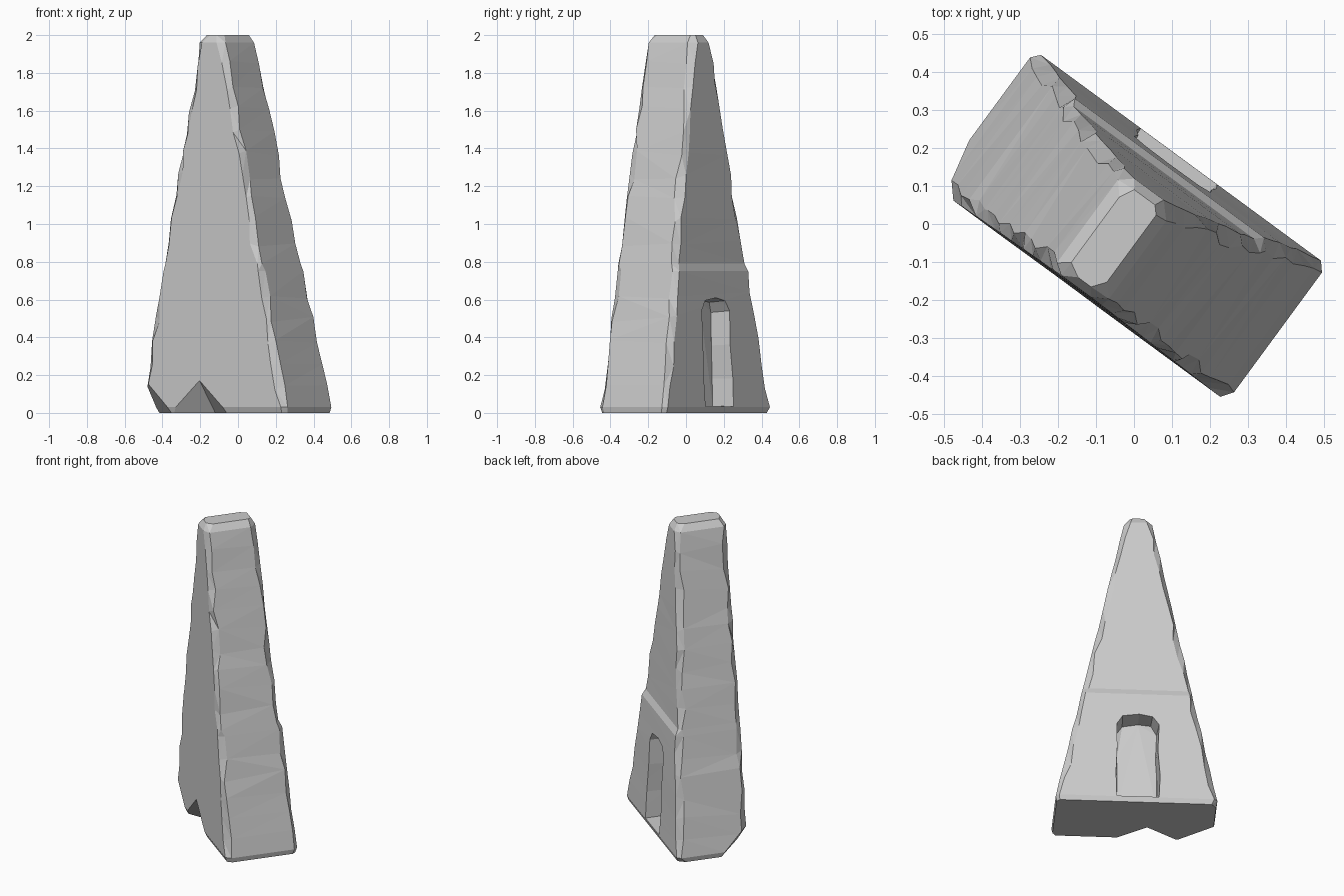
import bpy, bmesh, random
from math import radians
from mathutils import Vector

if "Cube" in bpy.data.objects:
    bpy.data.objects.remove(bpy.data.objects["Cube"])

random.seed(4)
YAW = radians(-36.3)   # the slab stands turned about z


def new_object(name, bm):
    bmesh.ops.recalc_face_normals(bm, faces=bm.faces)
    mesh = bpy.data.meshes.new(name)
    bm.to_mesh(mesh)
    bm.free()
    ob = bpy.data.objects.new(name, mesh)
    ob.rotation_euler.z = YAW
    bpy.context.collection.objects.link(ob)
    return ob


def ring(bm, z, inset, chamfer, jitter):
    """Rectangular section with chipped corners at height z."""
    t = z / 2
    u0 = -0.485 + 0.39 * t + inset
    u1 = 0.48 - 0.425 * t - inset
    v0 = -0.232 + 0.01 * t + inset
    v1 = (0.215 - 0.11 * t if z < 0.77 else 0.195 - 0.10 * t) - inset

    def c():
        return chamfer + random.uniform(-jitter, jitter)
    pts = [(u0 + c(), v0), (u1 - c(), v0), (u1, v0 + c()), (u1, v1 - c()),
           (u1 - c(), v1), (u0 + c(), v1), (u0, v1 - c()), (u0, v0 + c())]
    return [bm.verts.new((u, v, z + (random.uniform(-.02, .02) if .1 < z < .7 or .85 < z < 1.9 else 0)))
            for u, v in pts]


# tapered slab, lofted from irregular sections
bm = bmesh.new()
levels = [0, 0.03, 0.14, 0.26, 0.38, 0.5, 0.62, 0.75, 0.79] + [0.9 + 0.118 * i for i in range(9)] + [1.96, 2.0]
rings = []
for z in levels:
    inset = {0: 0.012, 2.0: 0.022}.get(z, 0)
    rings.append(ring(bm, z, inset, 0.03, 0.014))
for a, b in zip(rings, rings[1:]):
    for i in range(8):
        j = (i + 1) % 8
        bm.faces.new((a[i], a[j], b[j], b[i]))
bm.faces.new(rings[0][::-1])
bm.faces.new(rings[-1])

# broken-off lower front corner
p1, p2, p3 = Vector((-.445, -.225, .17)), Vector((-.27, -.225, 0)), Vector((-.46, -.07, 0))
n = (p2 - p1).cross(p3 - p1).normalized()
if n.z > 0:
    n = -n
cut = bmesh.ops.bisect_plane(bm, geom=bm.verts[:] + bm.edges[:] + bm.faces[:],
                             plane_co=p1, plane_no=n, clear_outer=True)
bmesh.ops.holes_fill(bm, edges=[e for e in bm.edges if e.is_boundary], sides=0)
bmesh.ops.triangulate(bm, faces=bm.faces)
slab = new_object("tapered_stone_slab", bm)

# chip out of the front bottom edge
bm = bmesh.new()
c, d = Vector((-.083, -.23, .17)), Vector((-.083, -.09, 0))
mid = (c + d) / 2
pts = [c, d]
for u in (-.27, .10):
    p = Vector((u, -.23, 0))
    pts.append(p + (p - mid) * 0.25)
pts += [Vector((-.083, -.30, .17)), Vector((-.083, -.09, -.06)), Vector((-.083, -.35, -.1))]
for p in pts:
    bm.verts.new(p)
bmesh.ops.convex_hull(bm, input=bm.verts)
chip = new_object("chip_cutter", bm)

# doorway recess in the back face
bm = bmesh.new()
outline = [(-.135, .03), (.115, .03), (.12, .2), (.112, .38), (.115, .54), (.08, .595),
           (-.02, .61), (-.10, .595), (-.138, .54), (-.13, .36), (-.142, .18)]
back = [bm.verts.new((u * .93, .075 + random.uniform(-.01, .01), z * .97 + .008)) for u, z in outline]
front = [bm.verts.new((u * 1.05, .32, z * 1.02)) for u, z in outline]
k = len(outline)
for i in range(k):
    j = (i + 1) % k
    bm.faces.new((back[i], back[j], front[j], front[i]))
bm.faces.new(back[::-1])
bm.faces.new(front)
bmesh.ops.triangulate(bm, faces=bm.faces)
door = new_object("doorway_cutter", bm)

# carve the cutters out, then drop them
bpy.context.view_layer.objects.active = slab
for cutter in (chip, door):
    cutter.hide_render = True
    m = slab.modifiers.new("carve", 'BOOLEAN')
    m.operation = 'DIFFERENCE'
    m.solver = 'EXACT'
    m.object = cutter
    bpy.ops.object.modifier_apply(modifier=m.name)
    bpy.data.objects.remove(cutter)
